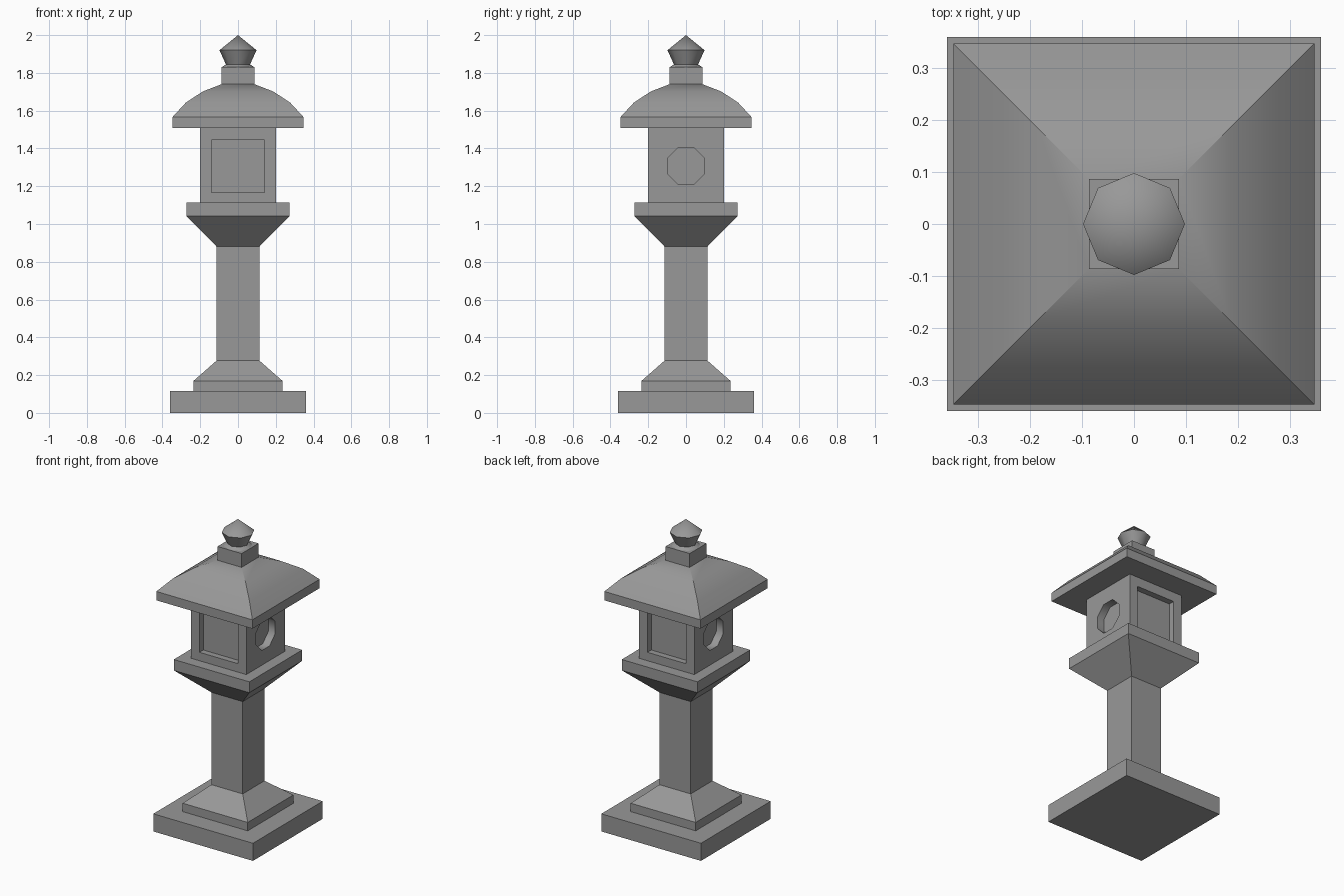
import bpy, bmesh
from math import pi, radians, cos, sqrt
from mathutils import Matrix, Vector

if "Cube" in bpy.data.objects:
    bpy.data.objects.remove(bpy.data.objects["Cube"])

# Dark grey stone
stone = bpy.data.materials.new("dark_stone")
stone.diffuse_color = (0.315, 0.315, 0.315, 1)
stone.use_nodes = True
stone.node_tree.nodes["Principled BSDF"].inputs["Base Color"].default_value = stone.diffuse_color


def loft(name, profile, sides=4, turn=pi / 4, smooth=None):
    """Stack regular rings; profile = (size, z). Size is half width for squares,
    corner radius otherwise; size 0 makes a point."""
    bm = bmesh.new()
    k = sqrt(2) if sides == 4 else 1
    rings = []
    for size, z in profile:
        if size == 0:
            rings.append([bm.verts.new((0, 0, z))])
        else:
            rings.append([bm.verts.new(Matrix.Rotation(turn + 2 * pi * i / sides, 3, 'Z')
                                       @ Vector((size * k, 0, z))) for i in range(sides)])
    for a, b in zip(rings, rings[1:]):
        for i in range(sides):
            j = (i + 1) % sides
            if len(b) == 1:
                bm.faces.new((a[i], a[j], b[0]))
            else:
                bm.faces.new((a[i], a[j], b[j], b[i]))
    bm.faces.new(rings[0][::-1])
    if len(rings[-1]) > 1:
        bm.faces.new(rings[-1])
    bmesh.ops.recalc_face_normals(bm, faces=bm.faces)
    mesh = bpy.data.meshes.new(name)
    bm.to_mesh(mesh)
    bm.free()
    mesh.materials.append(stone)
    ob = bpy.data.objects.new(name, mesh)
    bpy.context.collection.objects.link(ob)
    if smooth:
        bpy.ops.object.select_all(action='DESELECT')
        ob.select_set(True)
        bpy.context.view_layer.objects.active = ob
        bpy.ops.object.shade_smooth_by_angle(angle=radians(smooth))
    return ob


# Base, foot, pillar and platform
loft("base_slab", [(0.36, 0), (0.36, 0.115)])
loft("pillar_foot", [(0.235, 0.115), (0.235, 0.17), (0.113, 0.277)])
loft("pillar", [(0.113, 0.277), (0.113, 0.88)])
loft("lamp_platform", [(0.113, 0.88), (0.273, 1.042), (0.273, 1.113)])

# Lamp box with recessed windows on all four sides
box = loft("lamp_box", [(0.2, 1.113), (0.2, 1.508)])


def recess(name, profile, sides, turn, angle, smooth=None):
    # cutter is lofted along z, then laid on its side facing -y and swung round
    cutter = loft(name, profile, sides, turn, smooth)
    cutter.data.transform(Matrix.Translation((0, 0, 1.307)) @ Matrix.Rotation(angle, 4, 'Z')
                          @ Matrix.Rotation(pi / 2, 4, 'X'))
    cutter.hide_render = True
    cutter.display_type = 'WIRE'
    mod = box.modifiers.new(name, 'BOOLEAN')
    mod.operation = 'DIFFERENCE'
    mod.solver = 'EXACT'
    mod.object = cutter


for i, side in enumerate(("front", "right", "back", "left")):
    if i % 2 == 0:
        recess(side + "_panel_cutter", [(0.139, 0.16), (0.139, 0.25)], 4, pi / 4, i * pi / 2)
    else:
        r = 0.098 / cos(pi / 8)
        recess(side + "_window_cutter", [(r, 0.15), (r, 0.25)], 8, pi / 8, i * pi / 2, 50)

# Curved hip roof: smooth down each slope, sharp along the hips
loft("roof", [(0.347, 1.508), (0.347, 1.566), (0.276, 1.643), (0.186, 1.702), (0.087, 1.74)],
     smooth=22)

# Finial: square block, then a collar and pointed jewel
loft("finial_block", [(0.087, 1.74), (0.087, 1.83)])
loft("finial_jewel", [(0.086, 1.83), (0.064, 1.845), (0.098, 1.92), (0, 2.0)], 8, 0, smooth=45)
